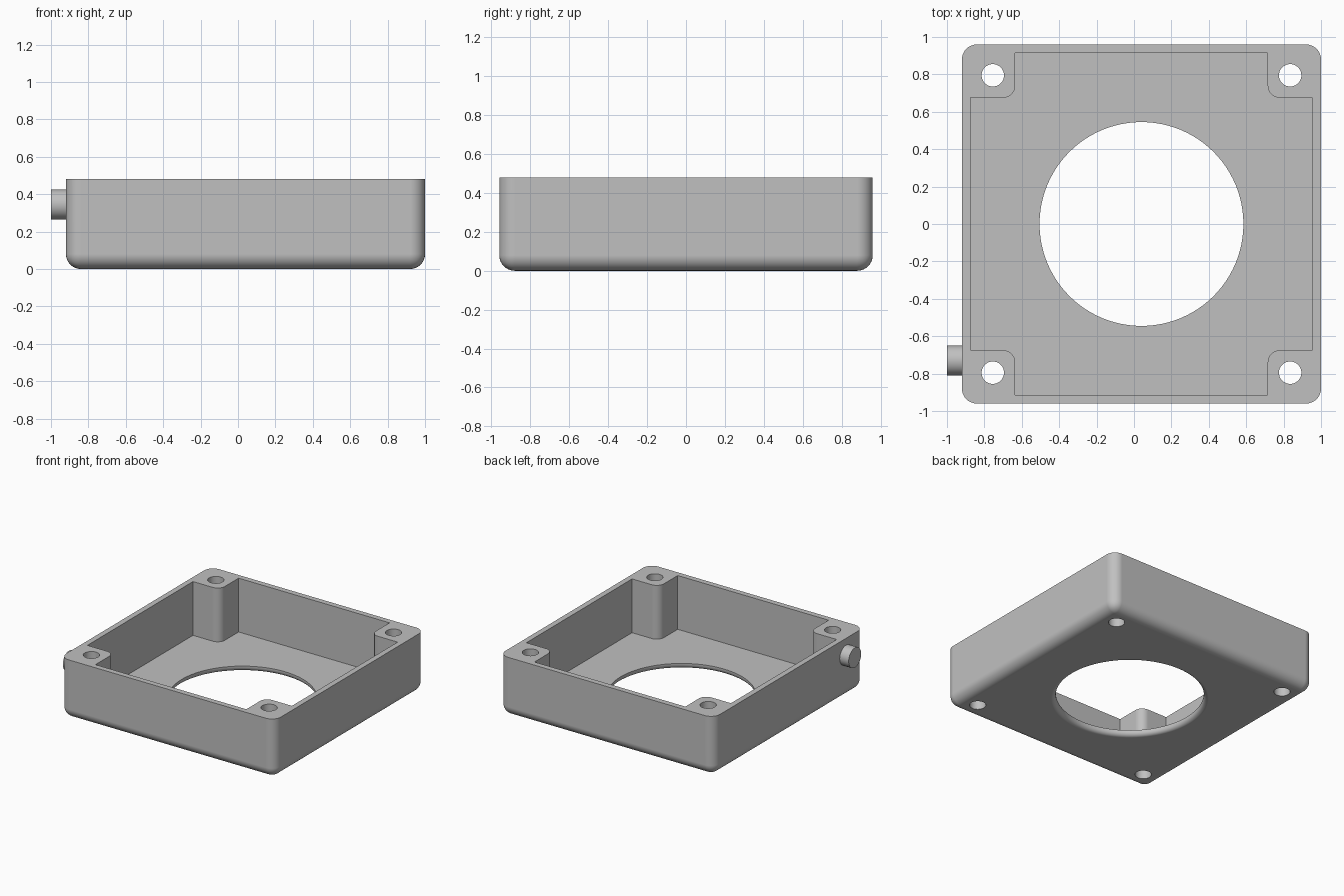
import bpy, bmesh
from math import sin, cos, pi, radians
from mathutils import Matrix, Vector

if "Cube" in bpy.data.objects:
    bpy.data.objects.remove(bpy.data.objects["Cube"], do_unlink=True)

CENTRE_X = 0.04        # the box sits off centre because of the side peg
HALF, HEIGHT, ROUND = 0.96, 0.48, 0.08
WALL = 0.045
POST, POST_ROUND = 0.675, 0.065
SCREW = 0.795

grey = bpy.data.materials.new("light_grey")
grey.use_nodes = True
grey.diffuse_color = (0.53, 0.53, 0.53, 1)
grey.node_tree.nodes["Principled BSDF"].inputs["Base Color"].default_value = grey.diffuse_color


def make_object(name, bm):
    bmesh.ops.recalc_face_normals(bm, faces=bm.faces)
    mesh = bpy.data.meshes.new(name)
    bm.to_mesh(mesh)
    bm.free()
    mesh.materials.append(grey)
    obj = bpy.data.objects.new(name, mesh)
    bpy.context.collection.objects.link(obj)
    return obj


def loft(name, loops, matrix=Matrix()):
    """Closed solid through a stack of loops with equal point counts."""
    bm = bmesh.new()
    rings = [[bm.verts.new(matrix @ Vector(p)) for p in loop] for loop in loops]
    for low, high in zip(rings, rings[1:]):
        for i in range(len(low)):
            j = (i + 1) % len(low)
            bm.faces.new((low[i], low[j], high[j], high[i]))
    bm.faces.new(rings[0][::-1])
    bm.faces.new(rings[-1])
    return make_object(name, bm)


def circle(radius, z, sides):
    return [(radius * cos(2 * pi * i / sides), radius * sin(2 * pi * i / sides), z)
            for i in range(sides)]


def cut(target, cutter):
    mod = target.modifiers.new("cut", "BOOLEAN")
    mod.operation, mod.solver, mod.object = "DIFFERENCE", "EXACT", cutter
    bpy.context.view_layer.objects.active = target
    bpy.ops.object.modifier_apply(modifier=mod.name)
    bpy.data.objects.remove(cutter, do_unlink=True)


def smooth(obj):
    bpy.ops.object.select_all(action="DESELECT")
    obj.select_set(True)
    bpy.context.view_layer.objects.active = obj
    bpy.ops.object.shade_smooth_by_angle(angle=radians(30))
    mod = obj.modifiers.new("flat_sides", "WEIGHTED_NORMAL")
    mod.keep_sharp = True


# Outer box: rounded everywhere except round the open top
bm = bmesh.new()
bmesh.ops.create_cube(bm, size=1, matrix=Matrix.Translation((CENTRE_X, 0, HEIGHT / 2))
                      @ Matrix.Diagonal((2 * HALF, 2 * HALF, HEIGHT, 1)))
edges = [e for e in bm.edges if min(v.co.z for v in e.verts) < 0.01]
bmesh.ops.bevel(bm, geom=edges, offset=ROUND, segments=8, profile=0.5, affect="EDGES")
housing = make_object("housing", bm)

# Cavity: one corner stepped round its screw post, turned four times
mid = POST + POST_ROUND
corner = [(HALF - WALL, POST)]
corner += [(mid - POST_ROUND * sin(t), mid - POST_ROUND * cos(t))
           for t in (pi / 2 * i / 8 for i in range(9))]
corner += [(POST, HALF - WALL)]
outline = [Matrix.Rotation(k * pi / 2, 2) @ Vector(p) for k in range(4) for p in corner]
cut(housing, loft("cavity_cutter", [[(p.x, p.y, z) for p in outline] for z in (WALL, 1)],
                  Matrix.Translation((CENTRE_X, 0, 0))))

# Round opening in the floor with a rounded lower lip
LIP, OPENING = 0.035, 0.545
rings = [circle(OPENING + LIP, -0.1, 96)]
rings += [circle(OPENING + LIP * (1 - sin(t)), LIP * (1 - cos(t)), 96)
          for t in (pi / 2 * i / 6 for i in range(7))]
rings += [circle(OPENING, 0.2, 96)]
cut(housing, loft("opening_cutter", rings, Matrix.Translation((CENTRE_X, 0, 0))))

# Screw holes through the corner posts
for sx in (-1, 1):
    for sy in (-1, 1):
        place = Matrix.Translation((CENTRE_X + sx * SCREW, sy * SCREW, 0))
        cut(housing, loft("screw_cutter", [circle(0.06, z, 32) for z in (-0.1, 1)], place))
smooth(housing)

# Short peg on the right wall, near the front
peg = loft("side_peg", [circle(0.08, z, 40) for z in (0, 0.1)],
           Matrix.Translation((-0.9, -0.73, 0.345)) @ Matrix.Rotation(-pi / 2, 4, "Y"))
smooth(peg)
